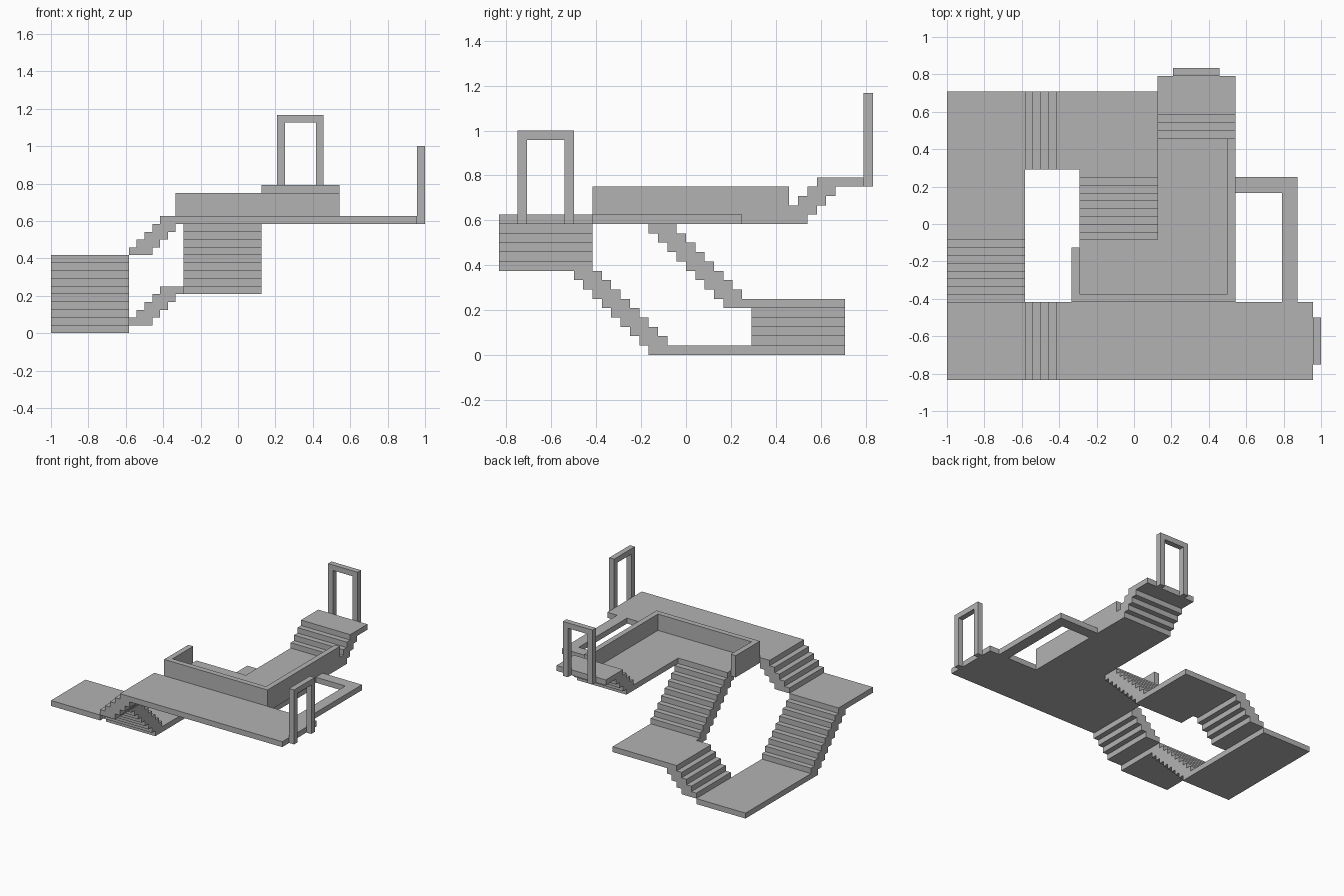
import bpy, bmesh
from mathutils import Vector

U = 1 / 24  # one stair rise; everything sits on this module

cube = bpy.data.objects.get("Cube")
if cube:
    bpy.data.objects.remove(cube, do_unlink=True)

stone = bpy.data.materials.new("grey_stone")
stone.use_nodes = True
GREY = (0.45, 0.45, 0.45, 1)
stone.diffuse_color = GREY
stone.node_tree.nodes["Principled BSDF"].inputs["Base Color"].default_value = GREY


def extrude(name, points, offset):
    """Extrude a flat outline (in modules) along an offset vector."""
    bm = bmesh.new()
    face = bm.faces.new([bm.verts.new(Vector(p) * U) for p in points])
    ext = bmesh.ops.extrude_face_region(bm, geom=[face], use_keep_orig=True)
    moved = [g for g in ext["geom"] if isinstance(g, bmesh.types.BMVert)]
    bmesh.ops.translate(bm, verts=moved, vec=Vector(offset) * U)
    bmesh.ops.recalc_face_normals(bm, faces=bm.faces[:])
    mesh = bpy.data.meshes.new(name)
    bm.to_mesh(mesh)
    bm.free()
    mesh.materials.append(stone)
    obj = bpy.data.objects.new(name, mesh)
    bpy.context.scene.collection.objects.link(obj)


def slab(name, outline, z, height=1):
    extrude(name, [(x, y, z) for x, y in outline], (0, 0, height))


def rect(x0, x1, y0, y1):
    return [(x0, y0), (x1, y0), (x1, y1), (x0, y1)]


def stairs(name, start, run, across, steps, width=10, tread=3):
    """Open stepped flight: each step is one rise high and three deep."""
    top, under = [], []
    for k in range(steps):
        top += [(k, k), (k, k + 1)]
        under += [(k + tread, k), (k + tread, k + 1)]
    run, up, start = Vector(run), Vector((0, 0, 1)), Vector(start)
    profile = [start + run * r + up * h for r, h in top + under[::-1]]
    extrude(name, profile, Vector(across) * width)


def gate(name, start, along, depth, width=6, height=10):
    """Doorway frame with two posts and a lintel."""
    frame = [(0, 0), (0, height), (width, height), (width, 0),
             (width - 1, 0), (width - 1, height - 1), (1, height - 1), (1, 0)]
    start, along, up = Vector(start), Vector(along), Vector((0, 0, 1))
    extrude(name, [start + along * a + up * h for a, h in frame], depth)


X, Y = (1, 0, 0), (0, 1, 0)
BACK, FORWARD = Y, (0, -1, 0)

# Landings and decks, lowest to highest
slab("lower_landing", rect(-24, -14, -4, 17), 0)
slab("middle_landing", [(-10, 7), (-7, 7), (-7, 4), (3, 4), (3, 17), (-10, 17)], 5)
slab("front_corner_landing", rect(-24, -14, -20, -10), 9)
slab("front_deck", rect(-10, 23, -20, -10), 14)
slab("courtyard_floor", [(-7, -9), (12, -9), (12, 11), (13, 11),
                         (13, 13), (3, 13), (3, -2), (-7, -2)], 14)
slab("side_walkway", [(13, 4), (19, 4), (19, -10), (21, -10), (21, 6), (13, 6)], 14)
slab("top_landing", rect(3, 13, 14, 19), 18)

# Parapet around the courtyard
slab("courtyard_parapet", [(-8, -10), (13, -10), (13, 11), (12, 11),
                           (12, -9), (-7, -9), (-7, -3), (-8, -3)], 14, 4)

# Flights of stairs
stairs("left_flight", (-24, -2, 1), FORWARD, X, 8)
stairs("front_flight", (-14, -20, 10), X, Y, 4)
stairs("back_flight", (-14, 7, 1), X, Y, 4)
stairs("inner_flight", (-7, 6, 6), FORWARD, X, 8)
stairs("top_flight", (3, 11, 15), BACK, X, 3)

# Gates at the two ends of the route
gate("side_gate", (23, -18, 14), Y, X)
gate("back_gate", (5, 19, 18), X, Y)
